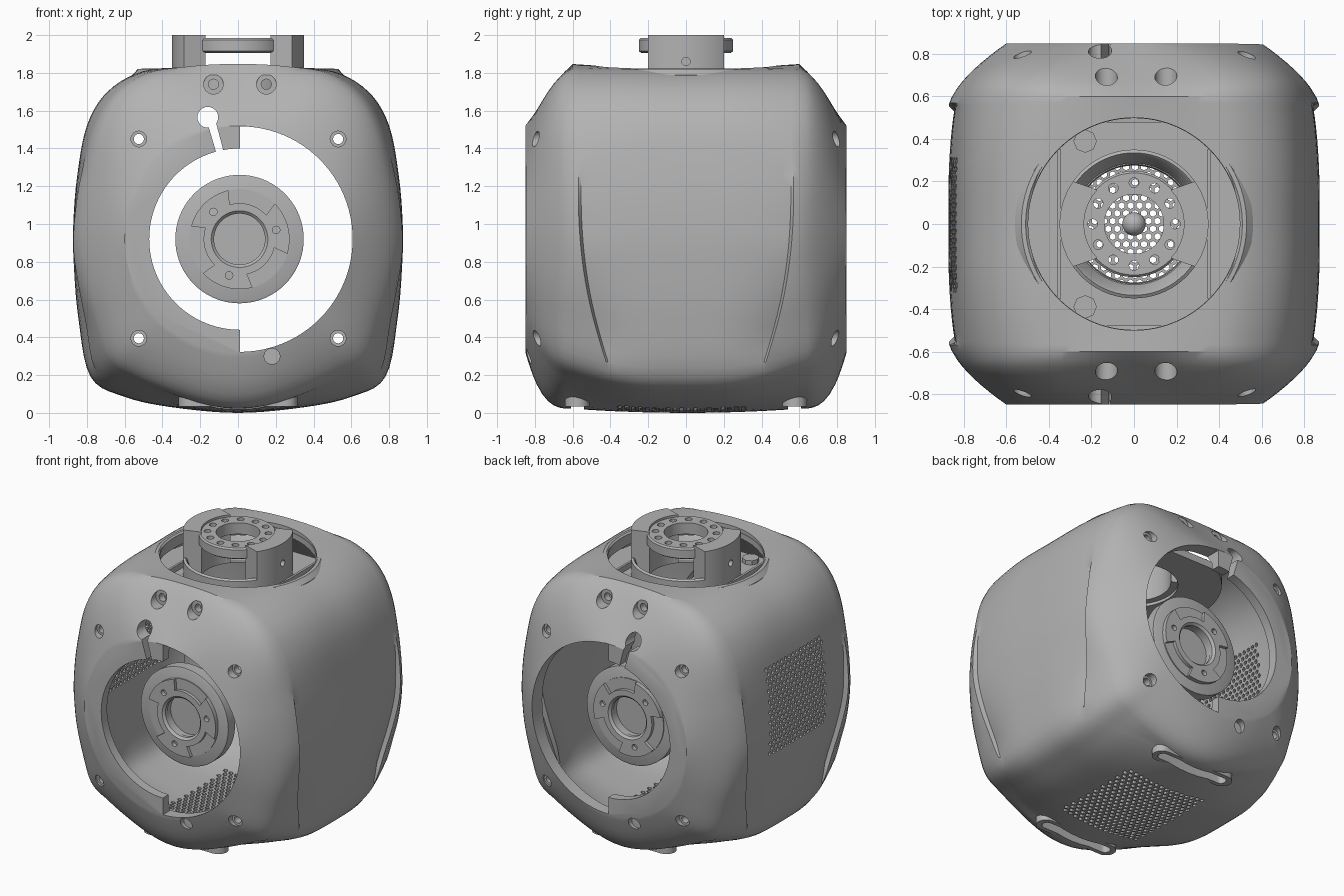
import bpy, bmesh, math
from mathutils import Matrix, Vector

if "Cube" in bpy.data.objects:
    bpy.data.objects.remove(bpy.data.objects["Cube"])

grey = bpy.data.materials.new("matte grey")
grey.use_nodes = True
grey.diffuse_color = (0.45, 0.45, 0.45, 1)
grey.node_tree.nodes["Principled BSDF"].inputs["Base Color"].default_value = (0.45, 0.45, 0.45, 1)

MID = 0.92                                    # height of the front opening axis
FRONT = Matrix.Translation((0, 0, MID)) @ Matrix.Rotation(math.pi / 2, 4, 'X')
BACK = Matrix.Scale(-1, 4, (0, 1, 0)) @ FRONT


def finish(name, bm, matrix=None):
    if matrix:
        bm.transform(matrix)
    bm.normal_update()
    bmesh.ops.recalc_face_normals(bm, faces=bm.faces[:])
    mesh = bpy.data.meshes.new(name)
    bm.to_mesh(mesh)
    bm.free()
    mesh.materials.append(grey)
    ob = bpy.data.objects.new(name, mesh)
    bpy.context.collection.objects.link(ob)
    return ob


def activate(ob):
    bpy.ops.object.select_all(action='DESELECT')
    ob.select_set(True)
    bpy.context.view_layer.objects.active = ob


def cut(ob, cutter):
    """Subtract the cutter; fall back to the exact solver if the fast one has no effect."""
    mod = ob.modifiers.new("cut", 'BOOLEAN')
    mod.operation, mod.solver, mod.object = 'DIFFERENCE', 'MANIFOLD', cutter
    result = ob.evaluated_get(bpy.context.evaluated_depsgraph_get()).data
    if len(result.polygons) in (0, len(ob.data.polygons)):
        mod.solver = 'EXACT'
    activate(ob)
    bpy.ops.object.modifier_apply(modifier=mod.name)
    bpy.data.objects.remove(cutter)


def arc(r, a0, a1, n=32, cx=0, cy=0):
    steps = [math.radians(a0 + (a1 - a0) * i / n) for i in range(n + 1)]
    return [(cx + r * math.cos(a), cy + r * math.sin(a)) for a in steps]


def prism(name, pts, z0, z1, matrix=None):
    bm = bmesh.new()
    low = [bm.verts.new((x, y, z0)) for x, y in pts]
    high = [bm.verts.new((x, y, z1)) for x, y in pts]
    bm.faces.new(low[::-1])
    bm.faces.new(high)
    for i in range(len(pts)):
        j = (i + 1) % len(pts)
        bm.faces.new((low[i], low[j], high[j], high[i]))
    return finish(name, bm, matrix)


def lathe(name, profile, matrix=None, n=72):
    """Revolve a closed (radius, height) loop into a ring."""
    bm = bmesh.new()
    rings = []
    for k in range(n):
        a = 2 * math.pi * k / n
        rings.append([bm.verts.new((r * math.cos(a), r * math.sin(a), z)) for r, z in profile])
    for k in range(n):
        a, b = rings[k], rings[(k + 1) % n]
        for i in range(len(profile)):
            j = (i + 1) % len(profile)
            bm.faces.new((a[i], b[i], b[j], a[j]))
    return finish(name, bm, matrix)


def drills(name, spots, r, z0, z1, matrix=None, n=16):
    """One cutter made of separate round pins at (x, y)."""
    bm = bmesh.new()
    for x, y in spots:
        bmesh.ops.create_cone(bm, cap_ends=True, segments=n, radius1=r, radius2=r, depth=z1 - z0,
                              matrix=Matrix.Translation((x, y, (z0 + z1) / 2)))
    return finish(name, bm, matrix)


def stadium(half, r):
    return arc(r, -90, 90, 12, half) + arc(r, 90, 270, 12, -half)


# ---- housing: outline swept front to back, closing to a circle at each end
HALF = [(0, 1.825), (.25, 1.825), (.5, 1.808), (.69, 1.70), (.8, 1.52), (.852, 1.25), (.872, 1.0),
        (.87, .8), (.845, .5), (.78, .19), (.6, .085), (.35, .03), (0, 0)]
loop = [Vector(p) for p in HALF] + [Vector((-x, z)) for x, z in HALF[-2:0:-1]]
outline = []
for i in range(len(loop)):
    a, b, c, d = (loop[(i + k) % len(loop)] for k in (-1, 0, 1, 2))
    for t in (0, .2, .4, .6, .8):
        outline.append(b + (c - a) * t / 2 + (2 * a - 5 * b + 4 * c - d) * t * t / 2
                       + (3 * b - a - 3 * c + d) * t ** 3 / 2)

POS = [0, .08, .16, .24, .32, .4, .46, .51, .555, .57, .6, .64, .67, .7, .73, .76, .79, .81, .83, .842, .85]
STATIONS = [-s for s in POS[:0:-1]] + POS


def clamp(v):
    return max(0.0, min(1.0, v))


def housing_point(p, s, inset):
    side, s = math.copysign(1, s), abs(s)
    x, z = p
    # the side panel narrows downward and ends in a shallow step
    flank = clamp(abs(x) / .4 - 1)
    f = 1 - .28 * flank * clamp((1.15 - z) / .95) ** 2
    y = s * f if s <= .57 else (.57 * f + (.64 - .57 * f) * (s - .57) / .07 if s < .64 else s)
    gain = clamp((1.35 - z) / .35) * clamp((z - .2) / .15) * flank
    if s < .56:
        x -= math.copysign(.03 * gain * (s / .555) ** 3, x)
    z += .022 * min(1, y / .6) ** 2 * clamp(abs(z - MID) / .4 - 1)
    off = Vector((x, z - MID))
    ux, up = off.normalized()
    # the four long edges round in toward the ends
    diagonal = (2 * ux * up) ** 2
    off *= 1 - (.05 if up > 0 else .1) * diagonal * clamp((y - .15) / .45) ** 2
    power = 1.6 * ux * ux + (1.03 if up > 0 else 3) * up * up
    power += (2.2 - power) * diagonal
    start = .605 - .06 * ux * ux
    t = clamp((y - start) / (.85 - start)) ** power
    off = off.normalized() * (off.length * (1 - t) + .6 * t - inset)
    return (off.x, side * y * (1 - inset * 1.1), MID + off.y)


def housing_solid(name, inset):
    bm = bmesh.new()
    rings = [[bm.verts.new(housing_point(p, s, inset)) for p in outline] for s in STATIONS]
    n = len(outline)
    for a, b in zip(rings, rings[1:]):
        for i in range(n):
            bm.faces.new((a[i], a[(i + 1) % n], b[(i + 1) % n], b[i]))
    bm.faces.new(rings[0][::-1])
    bm.faces.new(rings[-1])
    return finish(name, bm)


housing = housing_solid("housing", 0)
cut(housing, housing_solid("housing_cavity", .07))

# ---- screw holes, keyholes and round openings at the front and back
corners = [(x, z) for x in (-.525, .53) for z in (-.525, .53)]
upper = [(-.13, .82), (.15, .82)]
for matrix, sign in ((FRONT, 1), (BACK, -1)):
    cut(housing, drills("screw_bores", corners + upper, .027, .5, 1, matrix))
    cut(housing, drills("screw_heads", corners, .042, .76, 1, matrix))
    cut(housing, drills("upper_heads", upper, .052, .655, 1, matrix, 24))
    cut(housing, drills("lower_head", [(.18 * sign, -.62)], .042, .8, 1, matrix, 24))
    cut(housing, drills("key_hole", [(-.16, .645)], .055, .5, 1, matrix, 24))
    cut(housing, prism("key_slot", [(-.11, .44), (-.07, .44), (-.12, .63), (-.16, .61)], .5, 1, matrix))
    cut(housing, prism("round_opening", arc(.597, -90, 90, 48, .01) + arc(.48, 90, 270, 48, .01), .5, 1, matrix))


# ---- vent grilles in the floor and in one side
def grid(w, h, pitch=.042):
    rows, cols = int(h / pitch / .866), int(w / pitch)
    return [((c + r % 2 / 2) * pitch - w, r * pitch * .866 - h)
            for r in range(2 * rows + 1) for c in range(2 * cols + 1)]


SIDE = Matrix.Translation((0, 0, 1.08)) @ Matrix.Rotation(-math.pi / 2, 4, 'Z') @ Matrix.Rotation(math.pi / 2, 4, 'X')
cut(housing, drills("floor_vents", grid(.31, .35), .016, -.2, .2, n=6))
cut(housing, drills("side_vents", grid(.3, .31), .014, .7, 1, SIDE, 6))

# ---- slotted feet
for name, sign in (("front_foot", -1), ("back_foot", 1)):
    at = Matrix.Translation((0, sign * .575, 0))
    cut(housing, prism("foot_slot_housing", stadium(.24, .035), -.1, .2, at))
    foot = prism(name, stadium(.25, .065), .035, .13, at)
    cut(foot, prism("foot_slot", stadium(.24, .035), -.1, .3, at))

# ---- top opening with a soft lip
cut(housing, drills("top_opening", [(0, 0)], .5, 1.5, 2.1, n=96))
lathe("top_lip", [(.498, 1.775), (.498, 1.812), (.51, 1.822), (.53, 1.82), (.56, 1.79), (.56, 1.775)], n=96)

# ---- drive discs facing the front and the back
bolts = [(.2 * math.cos(math.radians(a)), .2 * math.sin(math.radians(a))) for a in (14, 134, 254)]
for name, matrix in (("front_disc", FRONT), ("back_disc", BACK)):
    matrix = matrix @ Matrix.Translation((.008, 0, 0))
    lathe(name, [(.0005, .53), (.34, .53), (.34, .605), (.33, .61), (.14, .61), (.14, .56), (.0005, .56)], matrix)
    hub = lathe(name + "_hub", [(.135, .6), (.265, .6), (.265, .64), (.15, .64), (.135, .625)], matrix)
    for a in (74, 194, 314):
        cut(hub, prism("pocket", arc(.3, a - 28, a + 28, 16) + arc(.19, a + 32, a - 32, 16), .617, .7, matrix))
    cut(hub, drills("hub_bolts", bolts, .02, .61, .7, matrix))

# ---- turret: base plate, collar, two legs and the bolted top ring
edge = math.degrees(math.asin(.48 / .56))
plate = prism("turret_plate", arc(.56, -edge, edge) + arc(.56, 180 - edge, 180 + edge), 1.64, 1.69)
cut(plate, drills("plate_bore", [(0, 0)], .28, 1.5, 1.8, n=64))
lathe("turret_collar", [(.275, 1.66), (.35, 1.66), (.35, 1.8), (.335, 1.81), (.325, 1.8)])
for i, mid in enumerate((0, 180)):
    side = "left" if i == 0 else "right"
    leg = prism(side + "_leg", arc(.35, mid - 35, mid + 35) + arc(.235, mid + 43, mid - 43), 1.66, 2)
    cut(leg, drills("leg_bore", [(0, 0)], .022, .32 * (1 - 2 * i) - .05, .32 * (1 - 2 * i) + .05,
                    Matrix.Translation((0, 0, 1.86)) @ Matrix.Rotation(math.pi / 2, 4, 'Y')))
    x = .352 * (1 - 2 * i)
    prism(side + "_rail", [(x - .008, -.35), (x + .008, -.35), (x + .008, .35), (x - .008, .35)], 1.68, 1.73)
top_ring = lathe("top_ring", [(.14, 1.905), (.235, 1.905), (.25, 1.915), (.25, 1.975), (.24, 1.985), (.14, 1.985)])
ring_bolts = [arc(.195, a, a, 1)[0] for a in range(0, 360, 30)]
cut(top_ring, drills("ring_bolts", ring_bolts, .023, 1.8, 2.1))
for y in (-.39, .39):
    prism("cable_pad", arc(.055, 0, 315, 7, -.23, y), 1.68, 1.72)

# ---- ball on the centre axis
bm = bmesh.new()
bmesh.ops.create_uvsphere(bm, u_segments=32, v_segments=16, radius=.055, matrix=Matrix.Translation((0, 0, 1.1)))
finish("centre_ball", bm)

for ob in bpy.context.collection.objects:
    if ob.type == 'MESH' and grey.name in ob.data.materials:
        activate(ob)
        bpy.ops.object.shade_smooth_by_angle(angle=math.radians(28))
